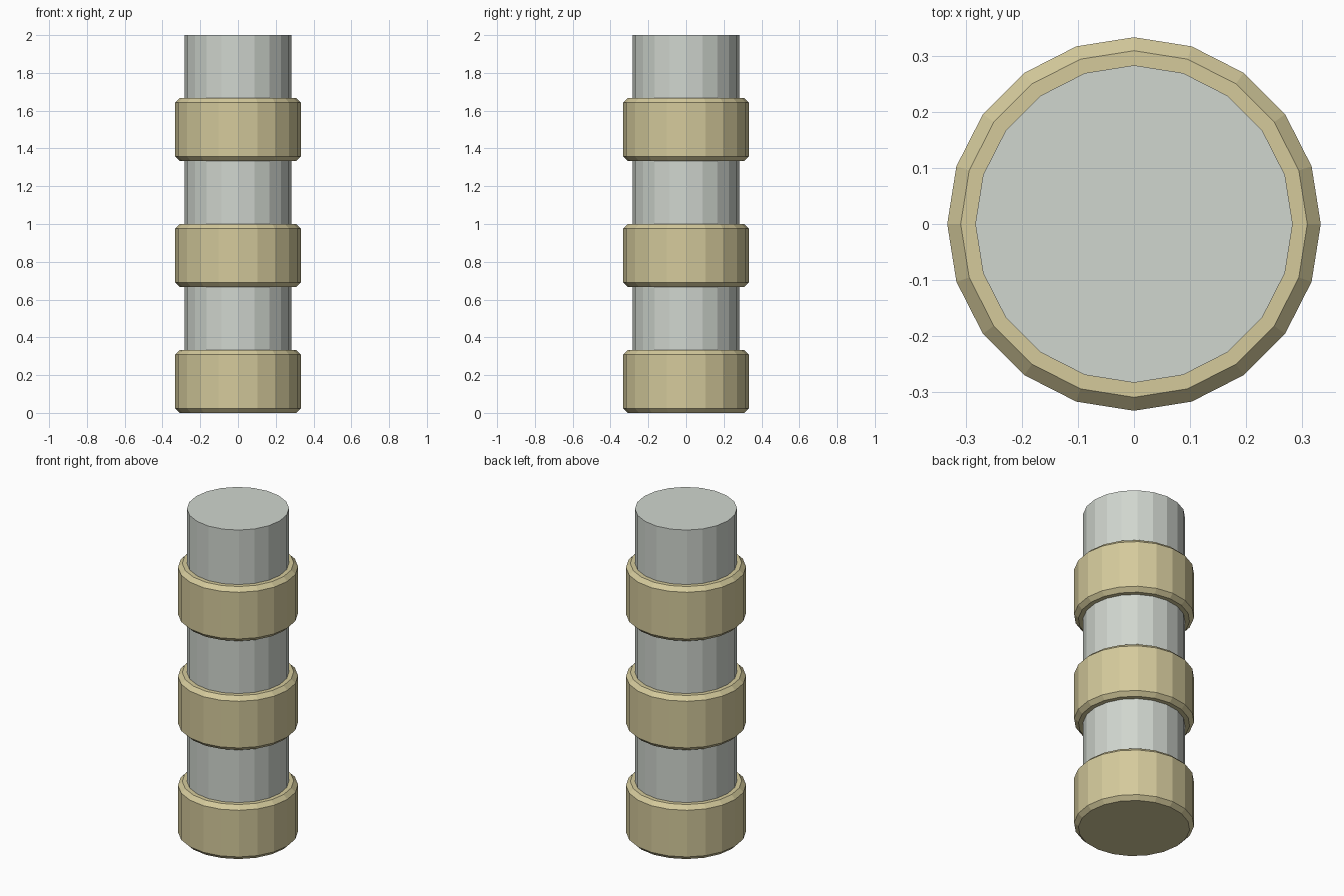
import bpy, bmesh, math

if "Cube" in bpy.data.objects:
    bpy.data.objects.remove(bpy.data.objects["Cube"])

SIDES = 20
SHAFT_R, EDGE_R, COLLAR_R = 0.283, 0.309, 0.333
COLLAR_H, BEVEL = 1 / 3, 0.024


def material(name, rgb):
    m = bpy.data.materials.new(name)
    m.diffuse_color = (*rgb, 1)
    m.use_nodes = True
    m.node_tree.nodes["Principled BSDF"].inputs["Base Color"].default_value = m.diffuse_color
    return m


def lathe(name, profile, mat, cap_bottom=False, cap_top=False):
    """Turn a (radius, z) profile around z with flat facets."""
    bm = bmesh.new()
    rings = []
    for r, z in profile:
        rings.append([bm.verts.new((r * math.cos(2 * math.pi * i / SIDES),
                                    r * math.sin(2 * math.pi * i / SIDES), z))
                      for i in range(SIDES)])
    for a, b in zip(rings, rings[1:]):
        for i in range(SIDES):
            j = (i + 1) % SIDES
            bm.faces.new((a[i], a[j], b[j], b[i]))
    if cap_bottom:
        bm.faces.new(rings[0][::-1])
    if cap_top:
        bm.faces.new(rings[-1])
    me = bpy.data.meshes.new(name)
    bm.to_mesh(me)
    bm.free()
    me.materials.append(mat)
    ob = bpy.data.objects.new(name, me)
    bpy.context.collection.objects.link(ob)
    return ob


grey = material("pale grey", (0.63, 0.67, 0.62))
tan = material("sand", (0.66, 0.59, 0.33))

# shaft rising out of the base collar
lathe("shaft", [(SHAFT_R, COLLAR_H - 0.01), (SHAFT_R, 2)], grey, cap_top=True)

# three evenly spaced bevelled collars; the lowest is closed underneath
for k in range(3):
    z0 = k * 2 * COLLAR_H
    z1 = z0 + COLLAR_H
    profile = [(EDGE_R, z0), (COLLAR_R, z0 + BEVEL),
               (COLLAR_R, z1 - BEVEL), (EDGE_R, z1), (SHAFT_R, z1)]
    if k:
        profile.insert(0, (SHAFT_R, z0))
    lathe("collar_%d" % (k + 1), profile, tan, cap_bottom=(k == 0))
